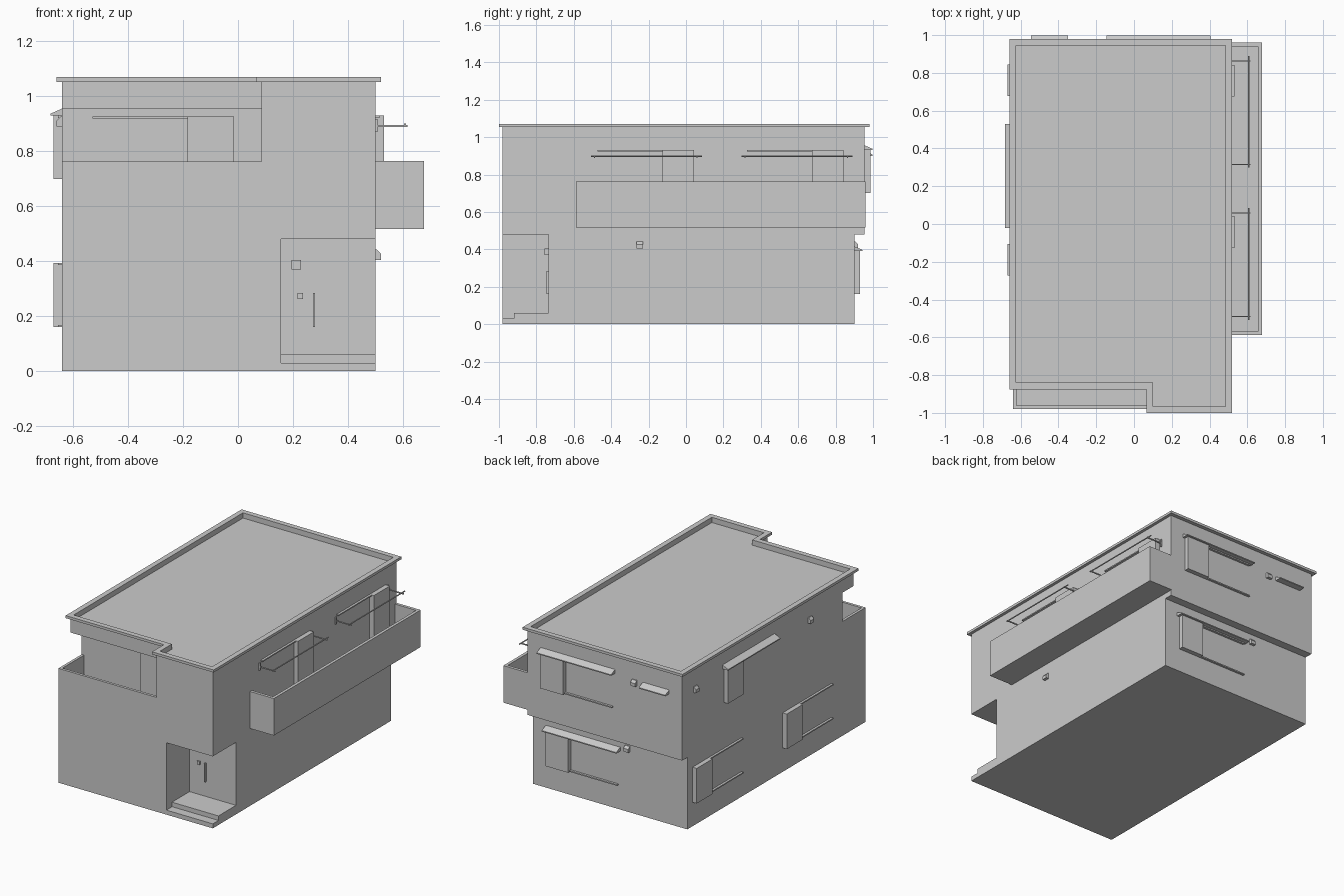
import bpy, bmesh
from mathutils import Vector

if "Cube" in bpy.data.objects:
    bpy.data.objects.remove(bpy.data.objects["Cube"])

# ---------- helpers ----------
def finish(name, bm):
    bmesh.ops.recalc_face_normals(bm, faces=bm.faces)
    me = bpy.data.meshes.new(name)
    bm.to_mesh(me)
    bm.free()
    ob = bpy.data.objects.new(name, me)
    bpy.context.collection.objects.link(ob)
    return ob

def sweep(name, pts, vec):
    """Extrude a closed polygon along a vector."""
    bm = bmesh.new()
    f = bm.faces.new([bm.verts.new(p) for p in pts])
    ext = bmesh.ops.extrude_face_region(bm, geom=[f])
    vs = [g for g in ext["geom"] if isinstance(g, bmesh.types.BMVert)]
    bmesh.ops.translate(bm, verts=vs, vec=Vector(vec))
    return finish(name, bm)

def prism(name, outline, z0, z1):
    return sweep(name, [(x, y, z0) for x, y in outline], (0, 0, z1 - z0))

def box(name, x0, x1, y0, y1, z0, z1):
    return prism(name, [(x0, y0), (x1, y0), (x1, y1), (x0, y1)], z0, z1)

def cut(ob, cutters):
    for c in cutters:
        c.hide_render = True
        m = ob.modifiers.new("cut", 'BOOLEAN')
        m.operation, m.solver, m.object = 'DIFFERENCE', 'EXACT', c
    bpy.context.view_layer.update()
    me = bpy.data.meshes.new_from_object(
        ob.evaluated_get(bpy.context.evaluated_depsgraph_get()))
    ob.modifiers.clear()
    ob.data = me
    for c in cutters:
        bpy.data.objects.remove(c)

def rod(name, a, b, r):
    a, b = Vector(a), Vector(b)
    bpy.ops.mesh.primitive_cylinder_add(vertices=8, radius=r, depth=(b - a).length,
                                        location=(a + b) / 2)
    ob = bpy.context.object
    ob.name = name
    ob.rotation_mode = 'QUATERNION'
    ob.rotation_quaternion = (b - a).to_track_quat('Z', 'Y')

# walls: plane position, axis of outward direction (0 = x, 1 = y), sign
WALLS = {"front": (-0.735, 1, -1), "right": (0.50, 0, 1), "left": (-0.64, 0, -1),
         "back_up": (0.955, 1, 1), "back_low": (0.90, 1, 1)}

def fixture(name, wall, u0, u1, profile):
    """Profile of (distance from wall, height), swept along the wall."""
    pos, axis, s = WALLS[wall]
    pts = [(pos + s * d, u0, z) if axis == 0 else (u0, pos + s * d, z) for d, z in profile]
    return sweep(f"{wall}_{name}", pts, (0, u1 - u0, 0) if axis == 0 else (u1 - u0, 0, 0))

def slab(name, wall, u0, u1, z0, z1, d):
    return fixture(name, wall, u0, u1, [(-0.005, z0), (d, z0), (d, z1), (-0.005, z1)])

def hood(wall, u0, u1, z, d=0.043):
    fixture("window_hood", wall, u0, u1,
            [(-0.005, z), (d, z), (d, z + 0.007), (0, z + 0.026), (-0.005, z + 0.026)])

def vent(wall, u, z):
    fixture("vent", wall, u - 0.0175, u + 0.0175,
            [(-0.005, z), (0.02, z), (0.02, z + 0.022), (0.006, z + 0.037), (-0.005, z + 0.037)])

def window(wall, u0, u1, z0, z1, sill=True):
    """Shutter box on the far end plus top and bottom tracks."""
    slab("shutter_box", wall, u1 - 0.168, u1, z0, z1, 0.031)
    slab("top_track", wall, u0, u1 - 0.168, z1 - 0.008, z1, 0.015)
    if sill:
        slab("bottom_track", wall, u0, u1 - 0.168, z0, z0 + 0.008, 0.015)

def roof_outline(o):
    """House outline with the front left notch, grown by o."""
    return [(-0.64 - o, -0.855 - o), (0.085 - o, -0.855 - o), (0.085 - o, -0.98 - o),
            (0.50 + o, -0.98 - o), (0.50 + o, 0.96 + o), (-0.64 - o, 0.96 + o)]

# ---------- house body with porch, undercut back, terrace and roof well ----------
body = box("house_body", -0.64, 0.50, -0.98, 0.955, 0, 1.055)
cut(body, [
    box("c_porch", 0.157, 0.7, -1.2, -0.735, 0.06, 0.48),
    box("c_step", 0.157, 0.7, -1.2, -0.92, 0.03, 0.30),
    box("c_back", -0.9, 0.9, 0.90, 1.2, -0.1, 0.48),
    box("c_terrace", -0.622, 0.085, -0.962, -0.735, 0.555, 0.85),
    box("c_opening", -0.9, 0.085, -1.2, -0.735, 0.763, 0.955),
    box("c_notch", -0.9, 0.085, -1.2, -0.855, 0.90, 1.2),
    prism("c_roof", roof_outline(-0.015), 1.035, 1.2)])

# ---------- roof coping ----------
bm = bmesh.new()
rings = [[bm.verts.new((x, y, z)) for x, y in roof_outline(o)]
         for o, z in ((0.02, 1.053), (0.02, 1.07), (-0.015, 1.07), (-0.015, 1.053))]
for k in range(4):
    a, b = rings[k], rings[(k + 1) % 4]
    for i in range(6):
        j = (i + 1) % 6
        bm.faces.new((a[i], a[j], b[j], b[i]))
finish("roof_coping", bm)

# ---------- side balcony ----------
balcony = box("balcony", 0.50, 0.677, -0.588, 0.96, 0.517, 0.764)
cut(balcony, [box("c_balcony", 0.4, 0.657, -0.568, 0.94, 0.555, 0.9)])

# ---------- windows ----------
window("front", -0.53, -0.015, 0.557, 0.927, False)
for u in (-0.473, 0.327):
    window("right", u, u + 0.515, 0.557, 0.93, False)
for u in (-0.62, 0.33):
    window("left", u, u + 0.515, 0.16, 0.394)
window("left", 0.0, 0.515, 0.70, 0.93, False)
hood("left", -0.02, 0.53, 0.93)
for wall, z in (("back_up", 0.70), ("back_low", 0.16)):
    window(wall, -0.13, 0.387, z, z + 0.23)
    hood(wall, -0.145, 0.405, z + 0.23)
hood("back_up", -0.545, -0.35, 0.90)

# ---------- vents ----------
for wall, u, z in (("right", -0.248, 0.405), ("left", 0.82, 0.89), ("left", -0.39, 0.89),
                   ("back_up", -0.29, 0.89), ("back_low", -0.20, 0.405)):
    vent(wall, u, z)

# ---------- laundry poles on the balcony ----------
for y in (-0.49, 0.315):
    rod("laundry_pole", (0.608, y - 0.017, 0.898), (0.608, y + 0.575, 0.898), 0.004)
    for ya in (y, y + 0.548):
        slab("pole_arm", "right", ya - 0.003, ya + 0.003, 0.889, 0.896, 0.118)
        slab("pole_bracket", "right", ya - 0.006, ya + 0.006, 0.87, 0.918, 0.008)

# ---------- porch fittings ----------
slab("porch_lamp", "front", 0.195, 0.23, 0.37, 0.405, 0.022)
slab("door_intercom", "front", 0.216, 0.236, 0.262, 0.285, 0.008)
slab("door_handle", "front", 0.273, 0.281, 0.16, 0.285, 0.012)
